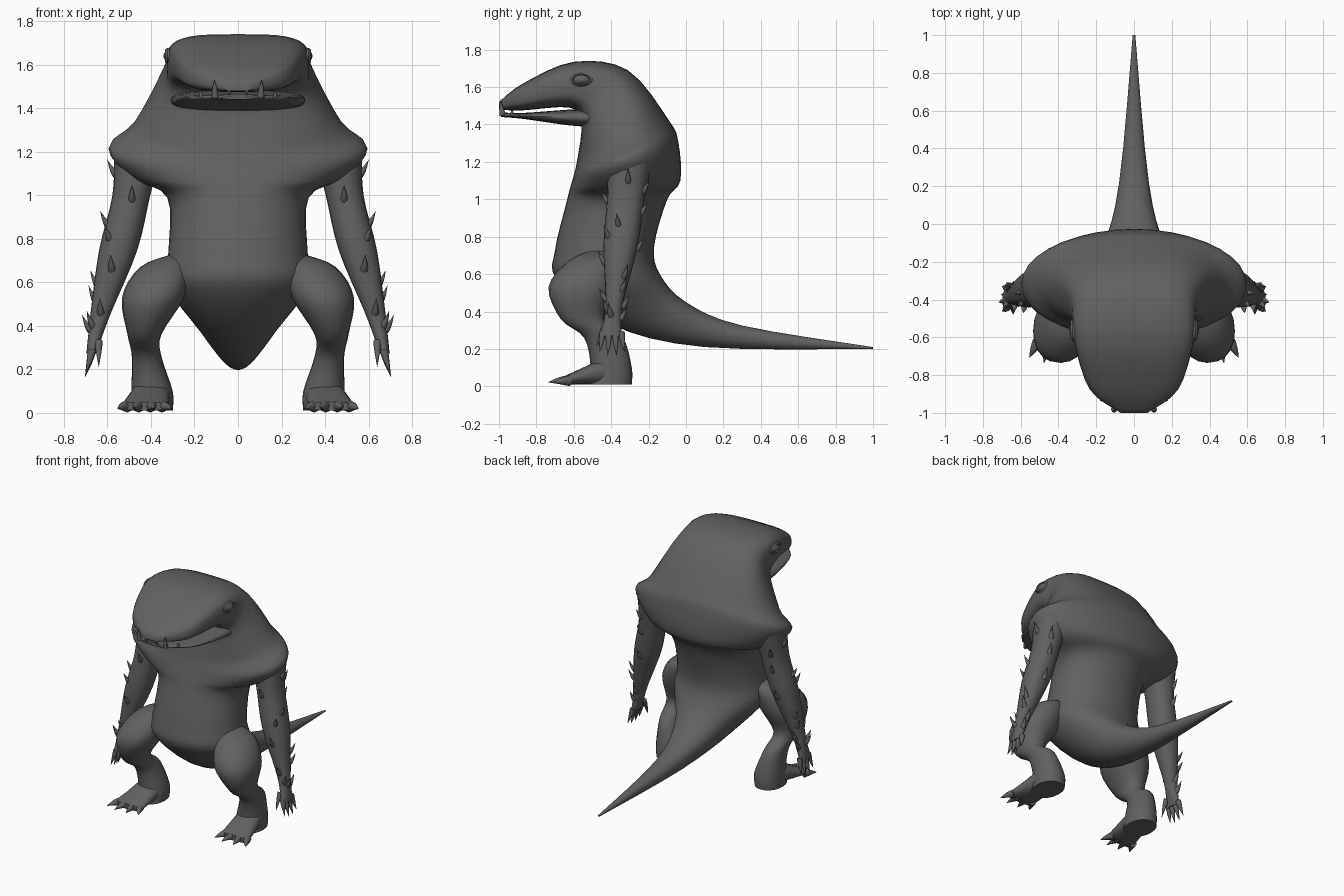
import bpy, bmesh, math
from mathutils import Vector

cube = bpy.data.objects.get("Cube")
if cube:
    bpy.data.objects.remove(cube, do_unlink=True)

hide = bpy.data.materials.new("dark_grey_hide")
hide.use_nodes = True
hide.diffuse_color = (.12, .12, .12, 1)
shader = next(node for node in hide.node_tree.nodes if node.type == 'BSDF_PRINCIPLED')
shader.inputs["Base Color"].default_value = hide.diffuse_color
shader.inputs["Roughness"].default_value = .8


def power(value, exponent):
    return math.copysign(abs(value) ** (2 / exponent), value)


def build(name, lofts, side=1, segments=20, sharp=50):
    """Skin each list of (centre, u, v, exponent) sections into a closed tube."""
    bm = bmesh.new()
    for sections in lofts:
        rings = []
        for centre, u, v, exponent in sections:
            ring = []
            for i in range(segments):
                angle = math.tau * i / segments
                point = (Vector(centre) + Vector(u) * power(math.cos(angle), exponent)
                         + Vector(v) * power(math.sin(angle), exponent))
                ring.append(bm.verts.new((point.x * side, point.y, point.z)))
            rings.append(ring)
        for ring, following in zip(rings, rings[1:]):
            for i in range(segments):
                j = (i + 1) % segments
                bm.faces.new((ring[i], ring[j], following[j], following[i]))
        bm.faces.new(rings[0])
        bm.faces.new(rings[-1])
    bmesh.ops.recalc_face_normals(bm, faces=bm.faces)
    mesh = bpy.data.meshes.new(name)
    bm.to_mesh(mesh)
    bm.free()
    mesh.materials.append(hide)
    mesh.polygons.foreach_set("use_smooth", [True] * len(mesh.polygons))
    mesh.set_sharp_from_angle(angle=math.radians(sharp))
    obj = bpy.data.objects.new(name, mesh)
    bpy.context.collection.objects.link(obj)


def smooth(rows, steps=4):
    """Resample key rows along a spline that passes through all of them."""
    keys = [Vector(row) for row in (rows[0], *rows, rows[-1])]
    result = []
    for before, start, end, after in zip(keys, keys[1:], keys[2:], keys[3:]):
        leave, arrive = (end - before) / 2, (after - start) / 2
        for step in range(steps):
            t = step / steps
            ease = t * t * (3 - 2 * t)
            result.append(start.lerp(end, ease) + leave * t * (1 - t) ** 2
                          - arrive * t * t * (1 - t))
    return result + [keys[-1]]


def spine(rows):
    """Sections from (back y, back z, front y, front z, half width), boxier higher up."""
    result = []
    for back_y, back_z, front_y, front_z, width in smooth(rows):
        back, front = Vector((0, back_y, back_z)), Vector((0, front_y, front_z))
        centre = (back + front) / 2
        exponent = 2.1 + max(0, centre.z - 1.3) * 4.5
        result.append((centre, (width, 0, 0), (back - front) / 2, exponent))
    return result


def level(z, x, y, width, depth):
    return (x, y, z), (width, 0, 0), (0, depth, 0), 2.2


def claw(base, direction, length, radius, bend):
    """A tapering hook that curves towards bend."""
    base, direction, bend = Vector(base), Vector(direction).normalized(), Vector(bend)
    u = direction.orthogonal().normalized()
    v = direction.cross(u)
    result = []
    for step in range(5):
        t = step / 4
        taper = radius * (1.02 - t ** 1.5)
        result.append((base + direction * length * t + bend * t * t, u * taper, v * taper, 2))
    return result


# Snout, head, caped shoulders, trunk and tail in one skin
build("body", [spine([
    (-1, 1.52, -1, 1.48, .07),
    (-.87, 1.62, -.88, 1.475, .235),
    (-.6, 1.735, -.62, 1.49, .32),
    (-.31, 1.69, -.56, 1.4, .34),
    (-.09, 1.42, -.58, 1.22, .48),
    (-.04, 1.3, -.6, 1.13, .595),
    (-.03, 1.1, -.62, 1.06, .49),
    (-.1, 1, -.64, .98, .325),
    (-.17, .75, -.7, .73, .32),
    (-.14, .6, -.69, .57, .33),
    (0, .45, -.4, .33, .18),
    (.3, .325, .1, .21, .08),
    (1, .21, 1, .2, .007),
])], segments=36, sharp=60)

# Lower jaw, parted from the snout by a thin gap
build("lower_jaw", [spine([
    (-.99, 1.465, -.99, 1.44, .08),
    (-.87, 1.462, -.87, 1.43, .235),
    (-.62, 1.48, -.62, 1.395, .3),
    (-.4, 1.49, -.4, 1.38, .31),
])], segments=28)

# Arm drifts forward as it descends to a flattened hand
arm = [level(z, x, -.3 - (1.2 - z) * .11, width, depth) for z, x, width, depth in smooth([
    (1.2, .46, .11, .12),
    (1, .49, .087, .1),
    (.75, .55, .088, .092),
    (.48, .625, .05, .05),
    (.38, .65, .036, .044),
    (.27, .675, .022, .058),
])]

# Bulging thigh and bent knee above a broad ankle
leg = [level(*row) for row in smooth([
    (.73, .27, -.46, .03, .04),
    (.67, .335, -.5, .115, .13),
    (.53, .39, -.56, .143, .175),
    (.36, .43, -.555, .078, .115),
    (.26, .42, -.44, .068, .105),
    (.1, .395, -.4, .095, .11),
    (.01, .395, -.41, .095, .12),
])]

# Wedge foot slopes down and widens from ankle to toes
foot = []
for step in range(6):
    t = step / 5
    height = .08 - .06 * t
    foot.append(((.395 + .035 * t, -.4 - .26 * t, height + .01),
                 (.085 + .025 * t, 0, 0), (0, 0, height), 2.3))

# Thorny hooks wind back and forth over the outer side of the arm
thorns = []
for (x, y, z), (width, _, _), (_, depth, _), _ in arm[2:-4]:
    angle = math.sin(len(thorns) * 2.4) * 1.6
    out = Vector((math.cos(angle), math.sin(angle), 0))
    base = (x + width * out.x * .9, y + depth * out.y * .9, z - .02)
    thorns.append(claw(base, out + Vector((0, 0, .7)), .05, .018, (0, 0, .04)))

# Fingers and toes fan out from the hand and foot
fingers = [claw((.64, -.43, .33), (0, -.5, -1), .11, .018, (0, 0, -.02))]
toes = []
for spread in (-1.5, -.5, .5, 1.5):
    reach = .13 - abs(spread) * .02
    fingers.append(claw((.67, -.395 + spread * .032, .29), (.2, spread * .13, -1),
                        reach, .019, (.01, 0, -.01)))
    toes.append(claw((.43 + spread * .052, -.62, .03), (spread * .35, -1, .1),
                     reach, .028, (0, 0, -.02)))

# Tusk and small teeth along the jaw edge
teeth = [claw((.105, -.98, 1.45), (.05, -.25, 1), .085, .016, (0, .01, 0)),
         claw((.04, -.99, 1.49), (0, 0, -1), .035, .01, (0, 0, 0)),
         claw((.17, -.93, 1.45), (.1, 0, 1), .035, .01, (0, 0, 0))]

# Eyeball sunk in a thick lid ring, facing sideways
eye = [((x, -.56, 1.64), (0, size, 0), (0, 0, size * .62), 2)
       for x, size in ((.29, .06), (.325, .06), (.335, .047), (.327, .04), (.34, .02), (.342, .004))]

for side, label in ((1, "left"), (-1, "right")):
    build(label + "_arm", [arm], side)
    build(label + "_arm_thorns", thorns, side, segments=8)
    build(label + "_fingers", fingers, side, segments=8)
    build(label + "_leg", [leg], side)
    build(label + "_foot", [foot], side)
    build(label + "_toes", toes, side, segments=8)
    build(label + "_teeth", teeth, side, segments=8)
    build(label + "_eye", [eye], side, sharp=35)
